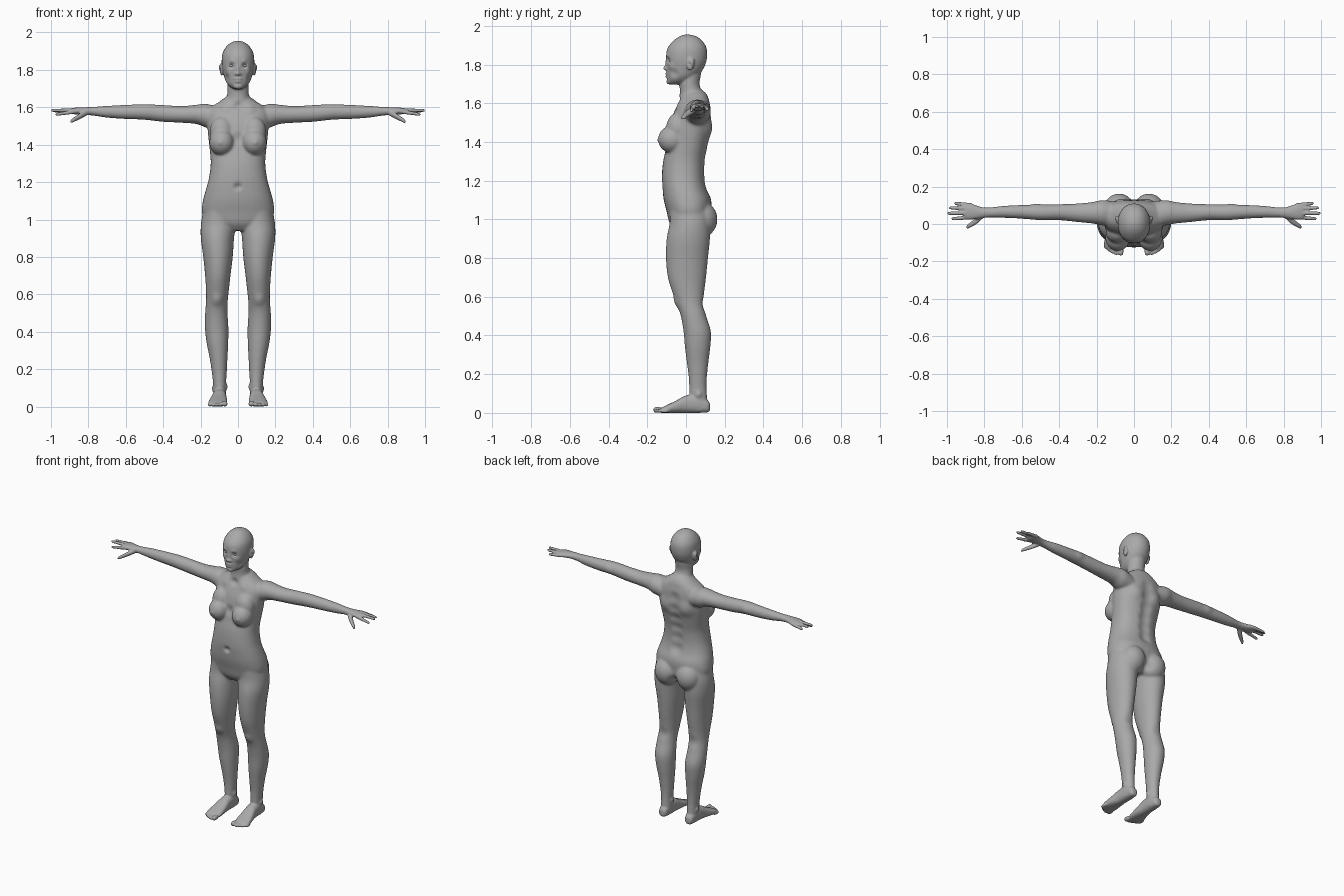
import bpy, bmesh, math
from mathutils import Vector, Matrix

skin = bpy.data.materials.new("grey_skin")
skin.diffuse_color = (0.4, 0.4, 0.4, 1)
bm = bmesh.new()


def smooth_rows(rows, steps=5):
    """Catmull-Rom interpolation of the cross-section rows."""
    out = []
    for i in range(len(rows) - 1):
        a, b = rows[max(i - 1, 0)], rows[i]
        c, d = rows[i + 1], rows[min(i + 2, len(rows) - 1)]
        for k in range(steps):
            t = k / steps
            out.append([0.5 * (2 * q + (r - p) * t + (2 * p - 5 * q + 4 * r - s) * t * t
                               + (3 * q - p - 3 * r + s) * t ** 3)
                        for p, q, r, s in zip(a, b, c, d)])
    return out + [list(rows[-1])]


def loft(rows, axis, side=1, power=2.0, n=32):
    """Closed loft; a row is (position, centre u, centre v, radius u, radius v)."""
    rings = []
    for w, cu, cv, ru, rv in smooth_rows(rows):
        ring = []
        for k in range(n):
            a = 2 * math.pi * k / n
            c, s = math.cos(a), math.sin(a)
            u = cu + max(ru, .001) * math.copysign(abs(c) ** (2 / power), c)
            v = cv + max(rv, .001) * math.copysign(abs(s) ** (2 / power), s)
            x, y, z = {"x": (w, u, v), "y": (u, w, v), "z": (u, v, w)}[axis]
            ring.append(bm.verts.new((side * x, y, z)))
        rings.append(ring)
    for a, b in zip(rings, rings[1:]):
        for k in range(n):
            j = (k + 1) % n
            bm.faces.new((a[k], a[j], b[j], b[k]))
    bm.faces.new(rings[0])
    bm.faces.new(rings[-1])


def blob(centre, radii, side=1):
    """Ellipsoid."""
    m = Matrix.Translation((side * centre[0], centre[1], centre[2])) @ Matrix.Diagonal((*radii, 1))
    bmesh.ops.create_uvsphere(bm, u_segments=24, v_segments=16, radius=1, matrix=m)


def depth_rows(rows):
    """(z, half width, front y, back y) -> loft rows."""
    return [(z, 0, (f + b) / 2, w, (b - f) / 2) for z, w, f, b in rows]


# Torso
loft(depth_rows([
    (.94, .11, -.055, .08), (.98, .17, -.085, .12), (1.04, .193, -.10, .13),
    (1.10, .188, -.115, .13), (1.16, .172, -.122, .108), (1.22, .156, -.125, .098),
    (1.30, .146, -.118, .10), (1.38, .152, -.10, .115), (1.45, .16, -.09, .13),
    (1.52, .165, -.075, .132), (1.57, .165, -.055, .128), (1.60, .145, -.04, .122),
    (1.63, .10, -.03, .115), (1.655, .065, -.015, .10), (1.67, .03, .01, .08)]), "z", power=2.3)
# Neck
loft(depth_rows([(1.55, .075, -.03, .10), (1.62, .069, -.035, .10), (1.66, .06, -.032, .083),
                 (1.70, .056, -.034, .07), (1.76, .056, -.03, .078), (1.80, .05, -.02, .07)]), "z")
# Head
loft(depth_rows([
    (1.696, .012, -.08, -.03), (1.702, .03, -.09, 0), (1.717, .05, -.097, .03),
    (1.74, .066, -.098, .06), (1.77, .076, -.099, .085), (1.80, .083, -.101, .10),
    (1.83, .087, -.103, .108), (1.87, .086, -.10, .109), (1.90, .078, -.086, .10),
    (1.93, .058, -.057, .077), (1.948, .033, -.028, .047), (1.956, .005, 0, .01)]), "z", power=2.1)
# Nose, lips and chin
blob((0, -.102, 1.781), (.013, .016, .012))
blob((0, -.095, 1.802), (.009, .014, .03))
blob((0, -.096, 1.7525), (.025, .011, .0065))
blob((0, -.094, 1.7375), (.021, .012, .0075))
blob((0, -.086, 1.713), (.025, .015, .016))

for s in (1, -1):
    # Nostril wing and ear
    blob((.012, -.098, 1.777), (.009, .010, .009), s)
    blob((.087, .022, 1.803), (.011, .020, .034), s)
    blob((.089, .030, 1.812), (.014, .014, .022), s)
    # Breast with the slope above it, and buttock
    blob((.087, -.072, 1.413), (.067, .073, .071), s)
    blob((.087, -.045, 1.47), (.064, .058, .08), s)
    blob((.08, .075, 1.0), (.085, .088, .095), s)
    # Arm and palm
    loft([(.10, .05, 1.54, .07, .06), (.17, .06, 1.555, .068, .064), (.22, .06, 1.562, .058, .052),
          (.30, .06, 1.562, .05, .045), (.40, .063, 1.567, .043, .045), (.50, .062, 1.575, .042, .042),
          (.60, .065, 1.575, .037, .038), (.70, .065, 1.576, .032, .032), (.78, .061, 1.579, .027, .023),
          (.82, .061, 1.58, .031, .02), (.87, .066, 1.58, .043, .018), (.90, .068, 1.58, .042, .013),
          (.91, .068, 1.58, .036, .007)], "x", s)
    # Fingers: base y, base z, tip y, tip z, tip x
    for y0, z0, y1, z1, tip in ((.035, 1.577, .028, 1.561, .977), (.059, 1.584, .057, 1.583, 1.0),
                                (.082, 1.583, .086, 1.581, .99), (.102, 1.578, .111, 1.568, .962)):
        rows = []
        for t, r in ((0, .0105), (.4, .0105), (.7, .0095), (.93, .0085), (1, .004)):
            rows.append((.87 + (tip - .87) * t, y0 + (y1 - y0) * t, z0 + (z1 - z0) * t, r, r))
        loft(rows, "x", s, n=16)
    # Thumb
    loft([(.80, .052, 1.573, .014, .012), (.835, .024, 1.557, .019, .016), (.865, .002, 1.541, .016, .014),
          (.888, -.013, 1.527, .012, .011), (.897, -.019, 1.521, .006, .006)], "x", s, n=16)
    # Leg
    loft([(1.05, .10, .015, .085, .10), (.98, .105, .02, .093, .105), (.90, .110, .012, .089, .112),
          (.80, .107, .005, .079, .109), (.70, .108, .005, .068, .099), (.62, .110, .012, .061, .082),
          (.56, .113, .022, .058, .070), (.50, .116, .039, .060, .066), (.42, .114, .058, .063, .071),
          (.34, .110, .060, .058, .066), (.26, .104, .060, .048, .056), (.18, .100, .061, .040, .047),
          (.11, .098, .062, .034, .045), (.05, .097, .065, .034, .045), (.012, .097, .065, .03, .04)],
         "z", s)
    # Foot
    loft([(.124, .098, .03, .012, .016), (.112, .098, .034, .027, .031), (.06, .098, .048, .035, .048),
          (.0, .10, .045, .038, .045), (-.05, .104, .032, .046, .032), (-.10, .108, .02, .051, .02),
          (-.125, .108, .014, .045, .014), (-.135, .108, .012, .035, .008)], "y", s, power=2.4)
    # Toes: x, tip y, radius
    for x, tip, r in ((.071, -.168, .0155), (.096, -.166, .011), (.116, -.158, .0105),
                      (.135, -.147, .010), (.152, -.133, .0095)):
        blob((x, tip + .024, r), (r, .026, r), s)
        blob((x, tip + .010, r), (r * .95, .011, r), s)

bmesh.ops.recalc_face_normals(bm, faces=bm.faces)
mesh = bpy.data.meshes.new("body")
bm.to_mesh(mesh)
bm.free()
body = bpy.data.objects.new("body", mesh)
bpy.context.collection.objects.link(body)

# Fuse all the parts into one skin
rm = body.modifiers.new("fuse", "REMESH")
rm.mode = "VOXEL"
rm.voxel_size = .0055
rm.use_smooth_shade = True
fused = bpy.data.meshes.new_from_object(body.evaluated_get(bpy.context.evaluated_depsgraph_get()))
body.modifiers.clear()
body.data = fused

# Sculpting dabs, mirrored: centre, radius, push
dabs = [
    ((.034, -.094, 1.823), .023, (0, .013, 0)),      # eye socket
    ((.036, -.095, 1.846), .02, (0, -.004, 0)),      # brow
    ((.056, -.08, 1.79), .028, (.003, -.004, 0)),    # cheekbone
    ((.060, -.06, 1.755), .03, (-.004, .004, 0)),    # cheek hollow
    ((.098, .016, 1.803), .012, (-.008, 0, 0)),      # ear hollow
    ((.07, -.05, 1.60), .04, (0, -.008, .003)),      # collarbone
    ((0, -.04, 1.605), .03, (0, .012, 0)),           # throat notch
    ((0, -.09, 1.43), .045, (0, .012, 0)),           # breastbone
    ((.097, -.145, 1.41), .014, (0, -.009, 0)),      # nipple
    ((0, -.125, 1.175), .025, (0, .022, 0)),         # navel
    ((.085, .125, 1.47), .07, (0, .012, 0)),         # shoulder blade
    ((0, .14, .96), .05, (0, -.022, 0)),             # cleft
    ((.112, -.05, .57), .045, (0, -.009, 0)),        # kneecap
    ((.112, .09, .56), .05, (0, -.006, 0)),          # back of knee
    ((.132, .065, .095), .025, (.009, 0, 0)),        # outer ankle
    ((.064, .058, .105), .025, (-.009, 0, 0)),       # inner ankle
    ((.52, .10, 1.575), .04, (0, .006, 0)),          # elbow
] + [((0, .11, z), .055, (0, -.014, 0)) for z in (1.18, 1.25, 1.32, 1.39, 1.46, 1.53)]  # spine
dabs = [(Vector(c), r, Vector(p)) for c, r, p in dabs]
soft = []
for v in fused.vertices:
    side = -1 if v.co.x < 0 else 1
    q = Vector((abs(v.co.x), v.co.y, v.co.z))
    move = Vector((0, 0, 0))
    for c, r, p in dabs:
        if abs(q.z - c.z) < r:
            d = (q - c).length_squared / (r * r)
            if d < 1:
                move += p * (1 - d) ** 2
    v.co += Vector((side * move.x, move.y, move.z))
    v.co.z = max(v.co.z, 0)
    if q.x < .78 and .12 < q.z < 1.69:
        soft.append(v.index)

# Relax: strong on trunk and limbs, light on face, hands and feet
body.vertex_groups.new(name="trunk_and_limbs").add(soft, 1, "REPLACE")
for name, count, group in (("relax_all", 3, ""), ("relax_trunk", 18, "trunk_and_limbs")):
    m = body.modifiers.new(name, "SMOOTH")
    m.factor, m.iterations, m.vertex_group = .5, count, group
fused.materials.clear()
fused.materials.append(skin)
for p in fused.polygons:
    p.use_smooth = True
    p.material_index = 0

# Eyeballs
for s, label in ((1, "left_eye"), (-1, "right_eye")):
    eb = bmesh.new()
    bmesh.ops.create_uvsphere(eb, u_segments=24, v_segments=16, radius=1, matrix=Matrix.Translation(
        (s * .034, -.074, 1.823)) @ Matrix.Diagonal((.016, .014, .010, 1)))
    em = bpy.data.meshes.new(label)
    eb.to_mesh(em)
    eb.free()
    em.materials.append(skin)
    for p in em.polygons:
        p.use_smooth = True
    bpy.context.collection.objects.link(bpy.data.objects.new(label, em))
